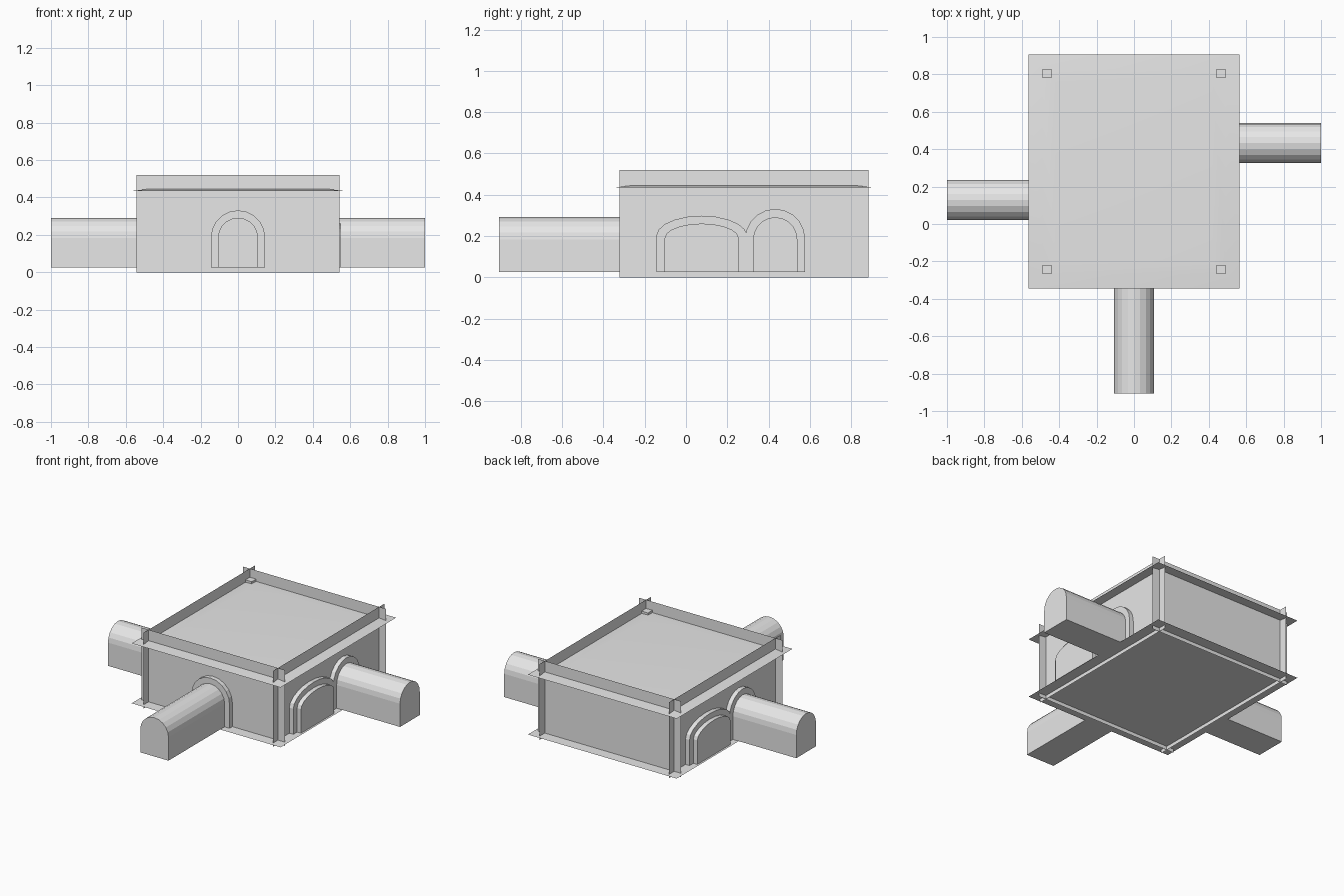
import bpy, bmesh, math
from mathutils import Matrix

cube = bpy.data.objects.get("Cube")
if cube:
    bpy.data.objects.remove(cube, do_unlink=True)

stone = bpy.data.materials.new("plain_grey_stone")
stone.use_nodes = True
GREY = (0.8, 0.8, 0.8, 1)
stone.diffuse_color = GREY
stone.node_tree.nodes["Principled BSDF"].inputs["Base Color"].default_value = GREY

MID_Y = 0.28                   # room centre
WALL_X, WALL_Y = 0.49, 0.548   # wall offsets from the room centre
FLOOR_Z, CEIL_Z, TOP_Z = 0.025, 0.435, 0.519


def finish(name, bm, matrix=Matrix(), smooth=None):
    bmesh.ops.recalc_face_normals(bm, faces=bm.faces[:])
    mesh = bpy.data.meshes.new(name)
    bm.to_mesh(mesh)
    bm.free()
    mesh.materials.append(stone)
    ob = bpy.data.objects.new(name, mesh)
    ob.matrix_world = matrix
    bpy.context.collection.objects.link(ob)
    if smooth:
        bpy.ops.object.select_all(action='DESELECT')
        ob.select_set(True)
        bpy.context.view_layer.objects.active = ob
        bpy.ops.object.shade_smooth_by_angle(angle=math.radians(smooth))
    return ob


def sheet(name, points):
    bm = bmesh.new()
    bm.faces.new([bm.verts.new(p) for p in points])
    return finish(name, bm)


def arch(half, spring, rise, steps=10):
    """Outline of an arch, from the left foot over to the right foot."""
    curve = [(-half * math.cos(math.pi * i / steps),
              spring + rise * math.sin(math.pi * i / steps)) for i in range(steps + 1)]
    return [(-half, FLOOR_Z)] + curve + [(half, FLOOR_Z)]


def vault(name, outline, length, matrix):
    """Closed arched volume running outwards (local -y) from a wall."""
    bm = bmesh.new()
    near = [bm.verts.new((u, 0, z)) for u, z in outline]
    far = [bm.verts.new((u, -length, z)) for u, z in outline]
    bm.faces.new(far)
    for i in range(len(near)):
        j = (i + 1) % len(near)
        bm.faces.new((near[i], near[j], far[j], far[i]))
    return finish(name, bm, matrix)


def surround(name, inner, outer, depth, matrix):
    """Arched stone frame standing proud of both wall sides."""
    bm = bmesh.new()
    loops = [[bm.verts.new((u, y, z)) for u, z in line]
             for line, y in ((inner, -depth), (outer, -depth), (outer, depth), (inner, depth))]
    for k in range(4):
        a, b = loops[k], loops[(k + 1) % 4]
        for i in range(len(a) - 1):
            bm.faces.new((a[i], a[i + 1], b[i + 1], b[i]))
    for end in (0, -1):
        bm.faces.new([loop[end] for loop in loops])
    return finish(name, bm, matrix)


# Floor sheet, overhanging the walls
FX, FY = 0.564, 0.626
sheet("floor", [(sx * FX, MID_Y + sy * FY, FLOOR_Z)
                for sx, sy in ((-1, -1), (1, -1), (1, 1), (-1, 1))])

# Ceiling sheet with a slightly lowered rim
bm = bmesh.new()
rings = []
for hx, hy, z in ((FX, FY, CEIL_Z), (WALL_X, WALL_Y, 0.444), (0.42, 0.48, 0.447)):
    rings.append([bm.verts.new((sx * hx, MID_Y + sy * hy, z))
                  for sx, sy in ((-1, -1), (1, -1), (1, 1), (-1, 1))])
for a, b in zip(rings, rings[1:]):
    for i in range(4):
        j = (i + 1) % 4
        bm.faces.new((a[i], a[j], b[j], b[i]))
bm.faces.new(rings[-1])
finish("ceiling", bm, smooth=30)

# Walls: thin sheets crossing past each other at the corners
for name, s in (("front_wall", -1), ("back_wall", 1)):
    y = MID_Y + s * WALL_Y
    sheet(name, [(-0.543, y, 0), (0.543, y, 0), (0.543, y, TOP_Z), (-0.543, y, TOP_Z)])
for name, s in (("right_wall", -1), ("left_wall", 1)):
    x, y0, y1 = s * WALL_X, MID_Y - 0.603, MID_Y + 0.603
    sheet(name, [(x, y0, 0), (x, y1, 0), (x, y1, TOP_Z), (x, y0, TOP_Z)])

# Corner pillars poking through the ceiling
POST, POST_TOP = 0.048, 0.46
for sx in (-1, 1):
    for sy in (-1, 1):
        bm = bmesh.new()
        bmesh.ops.create_cube(bm, size=1)
        bmesh.ops.scale(bm, vec=(POST, POST, POST_TOP - FLOOR_Z), verts=bm.verts)
        bmesh.ops.translate(bm, verts=bm.verts, vec=(
            sx * (WALL_X - POST / 2), MID_Y + sy * (WALL_Y - POST / 2),
            (POST_TOP + FLOOR_Z) / 2))
        finish("corner_pillar", bm)


# Tunnels and their door frames
def placed(x, y, degrees):
    return Matrix.Translation((x, y, 0)) @ Matrix.Rotation(math.radians(degrees), 4, 'Z')


FRONT_Y = MID_Y - WALL_Y
doors = (("front", 0, FRONT_Y, 0, 0.905 + FRONT_Y),
         ("left", WALL_X, MID_Y + 0.152, 90, 1 - WALL_X),
         ("right", -WALL_X, MID_Y - 0.152, -90, 1 - WALL_X))
for side, x, y, turn, length in doors:
    m = placed(x, y, turn)
    vault(side + "_tunnel", arch(0.107, 0.184, 0.107), length, m)
    surround(side + "_door_frame", arch(0.101, 0.186, 0.1), arch(0.145, 0.186, 0.145), 0.03, m)

# Wide arched alcoves beside the side tunnels
for side, s in (("left", 1), ("right", -1)):
    m = placed(s * WALL_X, MID_Y - s * 0.204, s * 90)
    vault(side + "_alcove", arch(0.179, 0.19, 0.07), 0.06, m)
    surround(side + "_alcove_frame", arch(0.179, 0.19, 0.07), arch(0.22, 0.2, 0.098), 0.03, m)
